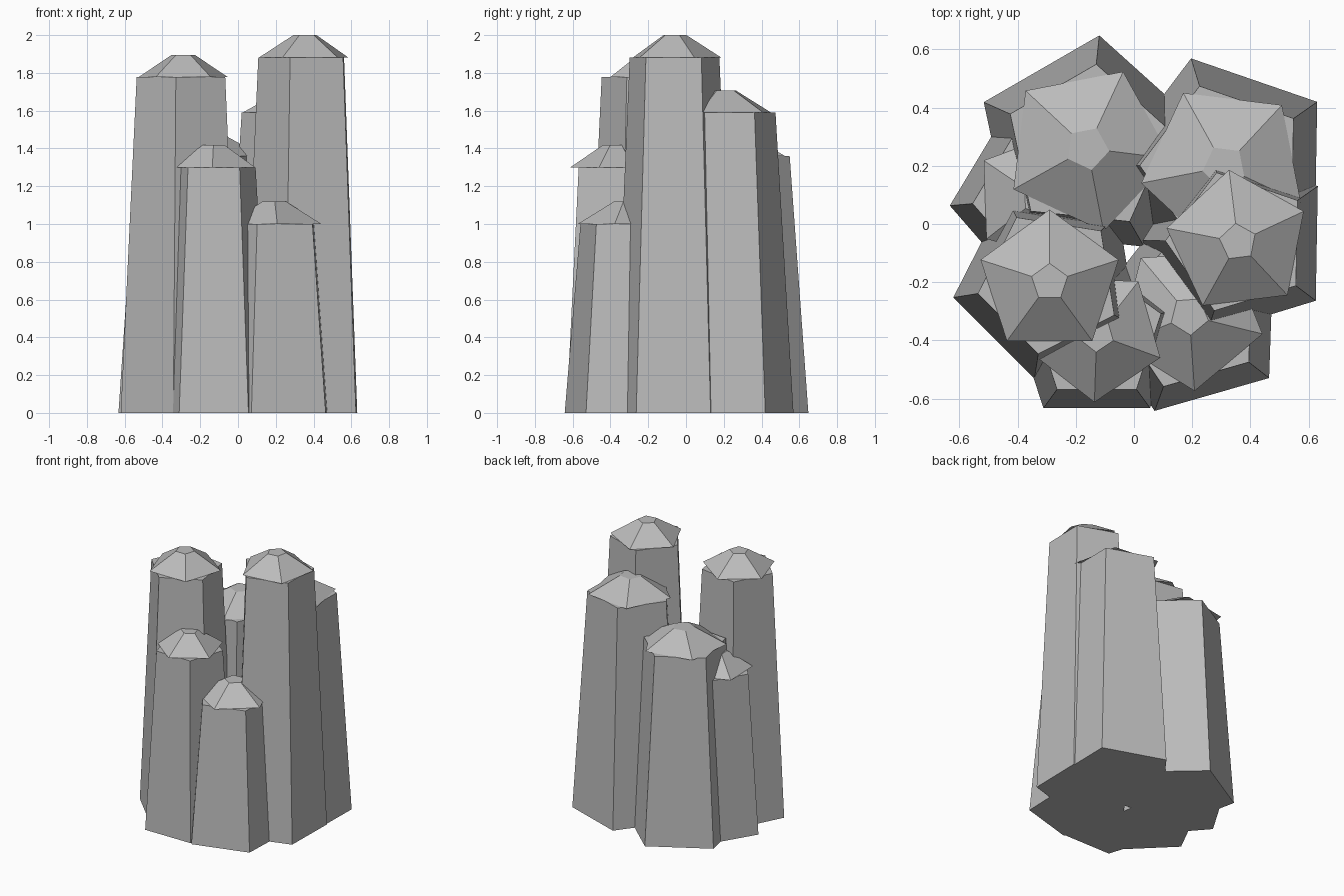
import bpy
import bmesh
from math import cos, sin, radians

cube = bpy.data.objects.get("Cube")
if cube:
    bpy.data.objects.remove(cube, do_unlink=True)

# One stone grey for the whole rock cluster
stone = bpy.data.materials.new("stone_grey")
stone.use_nodes = True
colour = (0.5, 0.5, 0.5, 1.0)
stone.diffuse_color = colour
bsdf = next(n for n in stone.node_tree.nodes if n.type == "BSDF_PRINCIPLED")
bsdf.inputs["Base Color"].default_value = colour

SIDES = 5
TAPER = 0.745      # pillar top radius relative to its foot
TIP = 0.26         # flat tip radius relative to the cap rim
CAP_HEIGHT = 0.118


def ring(bm, centre, radius, z, angle):
    """Regular pentagon of vertices, first corner at the given angle."""
    turns = [radians(angle + 360 / SIDES * i) for i in range(SIDES)]
    return [bm.verts.new((centre[0] + radius * cos(t),
                          centre[1] + radius * sin(t), z)) for t in turns]


def frustum(name, centre, low, high, angle):
    """Closed tapered pentagonal prism; low and high are (radius, z)."""
    bm = bmesh.new()
    a = ring(bm, centre, *low, angle)
    b = ring(bm, centre, *high, angle)
    bm.faces.new(a[::-1])
    bm.faces.new(b)
    for i in range(SIDES):
        j = (i + 1) % SIDES
        bm.faces.new((a[i], a[j], b[j], b[i]))
    mesh = bpy.data.meshes.new(name)
    bm.to_mesh(mesh)
    bm.free()
    mesh.materials.append(stone)
    obj = bpy.data.objects.new(name, mesh)
    bpy.context.collection.objects.link(obj)
    return obj


# name: centre, foot radius, shoulder height, pillar angle, cap angle
pillars = {
    "back_right": ((-0.16, 0.26), 0.39, 1.36, 84, 65),
    "back_left": ((0.31, 0.196), 0.39, 1.59, 35, 47),
    "middle_right": ((-0.29, -0.20), 0.335, 1.777, 45, 90),
    "middle_left": ((0.357, -0.062), 0.335, 1.882, 35, 97),
    "front_left": ((0.19, -0.315), 0.348, 1.0, 34, 58),
    "front_middle": ((-0.128, -0.38), 0.312, 1.30, 90, 52),
    "side_right": ((-0.326, 0.09), 0.308, 1.16, 41, 2),
}

# Each pillar carries a twisted, faceted cap whose corners overhang
for name, (centre, foot, shoulder, angle, cap_angle) in pillars.items():
    rim = foot * TAPER
    frustum(name + "_pillar", centre, (foot, 0), (rim, shoulder), angle)
    frustum(name + "_cap", centre, (rim, shoulder),
            (rim * TIP, shoulder + CAP_HEIGHT), cap_angle)
